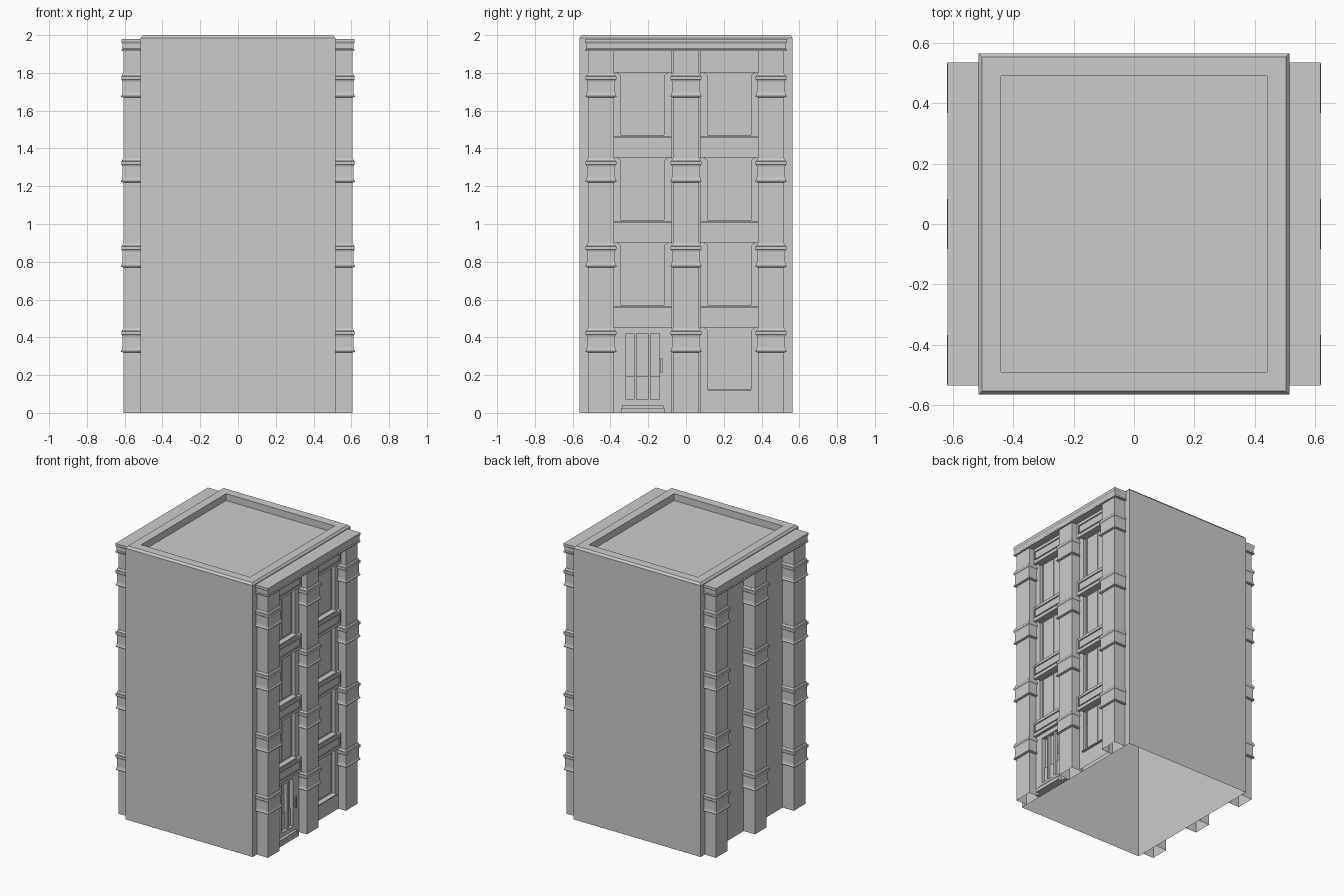
import bpy, bmesh, math

if "Cube" in bpy.data.objects:
    bpy.data.objects.remove(bpy.data.objects["Cube"])

WALL, FACE = 0.515, 0.605          # wall plane and pilaster front (x)
STOREYS = [0.32, 0.77, 1.22, 1.67]  # capital bottoms


def finish(bm, name):
    bmesh.ops.recalc_face_normals(bm, faces=bm.faces)
    me = bpy.data.meshes.new(name)
    bm.to_mesh(me)
    bm.free()
    ob = bpy.data.objects.new(name, me)
    bpy.context.collection.objects.link(ob)
    return ob


def loft(name, rings, bottom=True):
    """Stack of rectangles (x0, x1, y0, y1, z)."""
    bm = bmesh.new()
    loops = [[bm.verts.new(p) for p in ((a, c, z), (b, c, z), (b, d, z), (a, d, z))]
             for a, b, c, d, z in rings]
    for lo, hi in zip(loops, loops[1:]):
        for i in range(4):
            j = (i + 1) % 4
            bm.faces.new((lo[i], lo[j], hi[j], hi[i]))
    bm.faces.new(loops[-1])
    if bottom:
        bm.faces.new(loops[0][::-1])
    return finish(bm, name)


def box(name, x0, x1, y0, y1, z0, z1, bottom=True):
    return loft(name, [(x0, x1, y0, y1, z0), (x0, x1, y0, y1, z1)], bottom)


def prism(name, outline, x0, x1):
    """Extrude a (y, z) outline along x."""
    bm = bmesh.new()
    f = bm.faces.new([bm.verts.new((x0, y, z)) for y, z in outline])
    ext = bmesh.ops.extrude_face_region(bm, geom=[f])["geom"]
    bmesh.ops.translate(bm, verts=[v for v in ext if isinstance(v, bmesh.types.BMVert)],
                        vec=(x1 - x0, 0, 0))
    # the extrusion source may be dropped, so close the back again
    bmesh.ops.holes_fill(bm, edges=bm.edges, sides=0)
    return finish(bm, name)


def moulding(name, s, yc, half, profile):
    """Stepped moulding wrapped round three sides, s = side of the building."""
    rings = [(s * WALL, s * (FACE + o), yc - half - o, yc + half + o, z) for o, z in profile]
    return loft(name, rings)


def raised_panel(name, x, y0, y1, z0, z1):
    """Thin raised border framing a sunk panel."""
    w, t = 0.006, 0.006
    box(name + "_top", x, x + t, y0, y1, z1 - w, z1)
    box(name + "_bottom", x, x + t, y0, y1, z0, z0 + w)
    box(name + "_left", x, x + t, y0, y0 + w, z0 + w, z1 - w)
    box(name + "_right", x, x + t, y1 - w, y1, z0 + w, z1 - w)


# main block: open underneath, chamfered parapet, sunken roof
def rect(x, y, z):
    return (-x, x, -y, y, z)


loft("building_body", [rect(0.515, 0.565, 0), rect(0.515, 0.565, 1.985),
                       rect(0.503, 0.553, 2.0), rect(0.44, 0.49, 2.0),
                       rect(0.44, 0.49, 1.95)], bottom=False)

# pilasters, capitals and cornice on both long facades
CAPITAL = [(0.004, 0.0), (0.014, 0.003), (0.014, 0.008), (0.009, 0.014), (0.007, 0.03),
           (0.007, 0.085), (0.010, 0.092), (0.013, 0.095), (0.013, 0.112), (0.008, 0.114),
           (0.008, 0.118), (0.003, 0.128)]
CORNICE = [(0.012, 1.915), (0.012, 1.923), (0.007, 1.928), (0.007, 1.955),
           (0.013, 1.965), (0.013, 1.98)]
for s, side in ((1, "right"), (-1, "left")):
    for yc in (-0.45, 0.0, 0.45):
        box(f"{side}_pilaster", s * WALL, s * FACE, yc - 0.068, yc + 0.068, 0, 1.92, False)
        for z in STOREYS:
            moulding(f"{side}_capital", s, yc, 0.068, [(o, z + h) for o, h in CAPITAL])
    moulding(f"{side}_cornice", s, 0, 0.522, CORNICE)

# window bays on the right facade only
JAMB, SPANDREL = 0.545, 0.565


def jamb(y_out, y_in, z0, z1):
    """Side strip with a rounded inner top corner."""
    r = 0.03
    d = 1 if y_in > y_out else -1
    arc = [(y_in - d * r * (1 - math.cos(a)), z1 - r + r * math.sin(a))
           for a in (math.radians(t) for t in (0, 22.5, 45, 67.5, 90))]
    prism("window_jamb", [(y_out, z0), (y_in, z0)] + arc + [(y_out, z1)], WALL, JAMB)


for yc in (-0.23, 0.23):
    y0, y1 = yc - 0.155, yc + 0.155
    for i, z in enumerate(STOREYS):
        # spandrel band above each opening
        top = z + 0.24 if i < 3 else 1.915
        box("spandrel", WALL, SPANDREL, y0, y1, z + 0.133, top)
        raised_panel("spandrel_panel", SPANDREL, yc - 0.139, yc + 0.139, z + 0.157, z + 0.222)
        if i == 0 and yc < 0:
            continue
        # opening with jambs, sash frame, mullion and sill
        base = 0.117 if i == 0 else z - 0.208
        jamb(y0, yc - 0.113, base, z + 0.133)
        jamb(y1, yc + 0.113, base, z + 0.133)
        if i == 0:
            box("window_apron", WALL, JAMB, y0, y1, 0, base, False)
        box("window_sill", WALL, SPANDREL - 0.005, yc - 0.113, yc + 0.113, base, base + 0.008)
        raised_panel("window_sash", WALL, yc - 0.113, yc + 0.113, base + 0.008, z + 0.133)
        box("window_mullion", WALL, WALL + 0.004, yc - 0.003, yc + 0.003, base + 0.008, z + 0.127)

# entrance door in the left bay of the right facade
box("door_wall_left", WALL, JAMB, -0.385, -0.317, 0, 0.453)
box("door_wall_right", WALL, JAMB, -0.14, -0.075, 0, 0.453)
box("door_lintel", WALL, JAMB, -0.317, -0.14, 0.42, 0.453)
box("door_base", WALL, JAMB, -0.317, -0.14, 0, 0.072)
for y in (-0.268, -0.195):
    box("door_mullion", WALL, JAMB - 0.005, y - 0.007, y + 0.007, 0.072, 0.42)
box("door_rail", WALL, WALL + 0.008, -0.317, -0.14, 0.072, 0.195)
box("door_step", WALL, SPANDREL + 0.01, -0.345, -0.115, 0, 0.025)
box("door_step_upper", WALL, SPANDREL, -0.34, -0.12, 0.025, 0.04)

# door handle: upright bar on two stubs
box("door_handle_bar", JAMB + 0.012, JAMB + 0.02, -0.135, -0.125, 0.21, 0.29)
for z in (0.22, 0.272):
    box("door_handle_stub", JAMB, JAMB + 0.013, -0.133, -0.127, z, z + 0.008)
